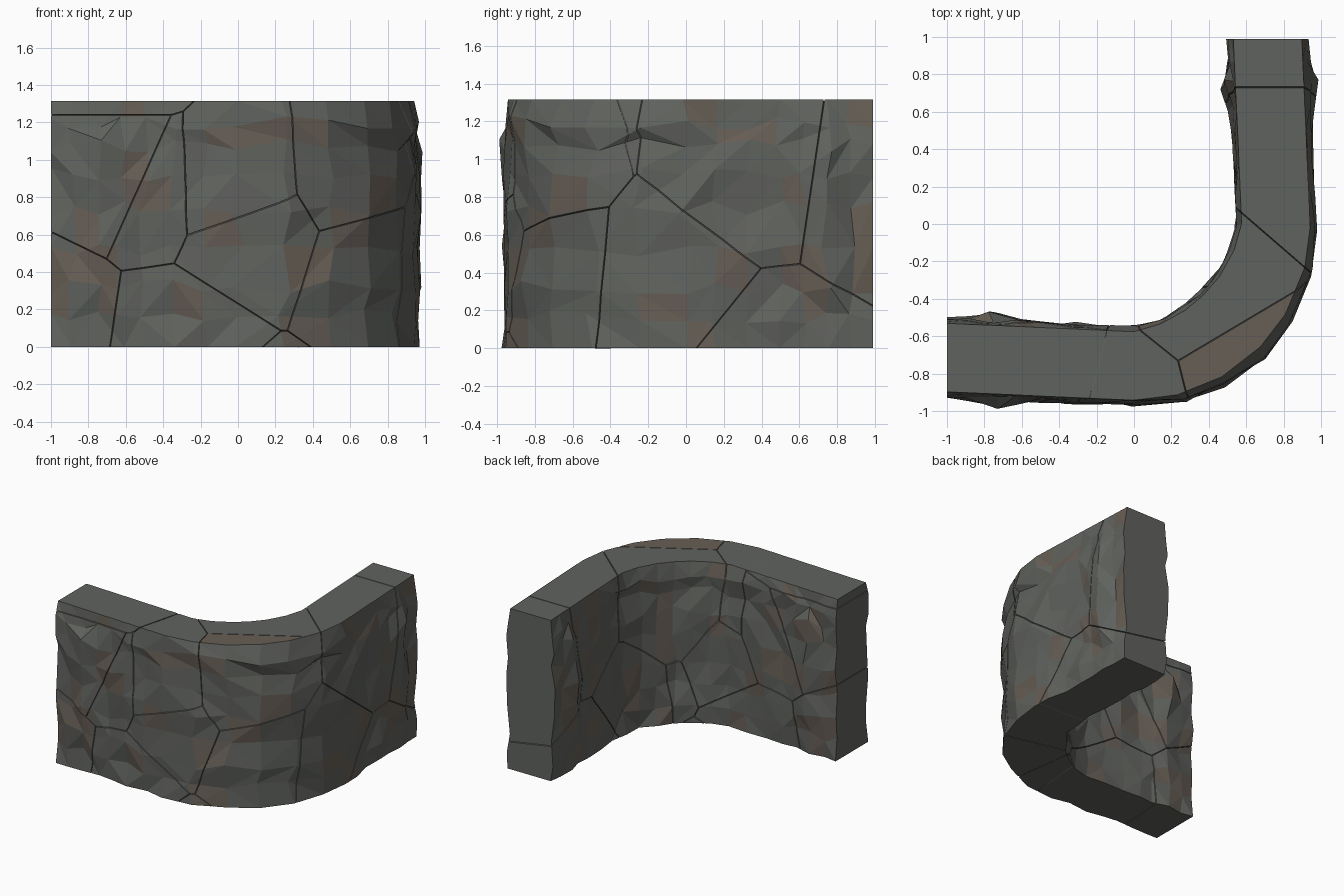
import bpy, bmesh, math, random
from mathutils import Vector

if "Cube" in bpy.data.objects:
    bpy.data.objects.remove(bpy.data.objects["Cube"])

random.seed(5)
H, R_IN, R_OUT, GAP = 1.315, 0.56, 0.958, 0.003


def material(name, rgb):
    m = bpy.data.materials.new(name)
    m.diffuse_color = (*rgb, 1)
    m.use_nodes = True
    m.node_tree.nodes["Principled BSDF"].inputs["Base Color"].default_value = m.diffuse_color
    return m


stone = material("grey_stone", (0.118, 0.124, 0.113))
brown = material("brown_stone", (0.135, 0.113, 0.093))


def path_point(s, r):
    """Point on a straight - quarter bend - straight path; s runs -1..2, bend is 0..1."""
    if s < 0:
        return Vector((s, -r, 0))
    if s > 1:
        return Vector((r, (s - 1) * 0.99, 0))
    a = -math.pi / 2 * (1 - s)
    return Vector((r * math.cos(a), r * math.sin(a), 0))


def tail(s):
    """Distance into a straight arm."""
    return max(0, -s, s - 1)


# Faceted wall shell: jittered grids on the two curved sides, flat top, foot and ends
shell = bmesh.new()
ARM = (.16, .34, .5, .62, .75, .88, 1)
COLS = [-t for t in ARM[::-1]] + [0, .17, .34, .5, .66, .83, 1] + [1 + t for t in ARM]
ROWS = [0, .16, .32, .52, .74, .92, 1.08, 1.2, H]
NC, NR = len(COLS), len(ROWS)
sides = {}
for outer in (0, 1):
    for i, s in enumerate(COLS):
        t = tail(s)
        bulge = math.exp(-((t - 0.75) / 0.12) ** 2)
        bend = math.sin(math.pi * s) if 0 < s < 1 else 0
        for j, z in enumerate(ROWS):
            end_col, end_row = s in (-1, 2), j in (0, NR - 1)
            push = random.choice((-.012, 0, .008, .016)) + random.uniform(-.006, .006)
            push += bulge * (.045 if .2 < z < 1.1 else .012)
            push += bend * (.028 if outer else .04)
            if 1 < z < 1.1 and t < .25:        # recess above the ledge
                push -= .02
            if j == NR - 1:                    # narrower top rim
                push = -.016 + (0 if outer else bend * .045)
            ss = s if end_col else s + random.uniform(-.03, .03) * (.4 if end_row else 1)
            r = R_OUT - .045 * t + push if outer else R_IN - .045 * t - push
            p = path_point(ss, r)
            p.z = z if end_row else z + random.uniform(-.04, .04)
            sides[outer, i, j] = shell.verts.new(p)


def face(vs, mat=0):
    shell.faces.new(vs).material_index = mat


for i in range(NC - 1):
    for j in range(NR - 1):
        for outer in (0, 1):
            a, b, c, d = (sides[outer, i, j], sides[outer, i + 1, j],
                          sides[outer, i + 1, j + 1], sides[outer, i, j + 1])
            mat = int(random.random() < 0.17)
            if random.random() < 0.5:
                a, b, c, d = b, c, d, a
            for tri in ((a, b, c), (a, c, d)):
                face(tri if outer else tri[::-1], mat)
    for j in (0, NR - 1):
        face((sides[0, i, j], sides[0, i + 1, j], sides[1, i + 1, j], sides[1, i, j]))
for i in (0, NC - 1):
    for j in range(NR - 1):
        face((sides[0, i, j], sides[1, i, j], sides[1, i, j + 1], sides[0, i, j + 1]))
bmesh.ops.recalc_face_normals(shell, faces=shell.faces)

# One seed per stone block
CORNER = Vector((.56, -.72, .92))
SEEDS = [CORNER] + [Vector(p) for p in (
    (-.42, -.69, .86), (.0, -.86, .88), (.09, -.78, .62), (-.62, -.70, .95),
    (-.62, -.70, 1.53), (-1.03, -.70, .11), (-.30, -.74, .0), (.1, -.78, -.45),
    (.68, -.70, .42), (.37, -.40, .95), (1.0, .33, .95), (1.0, 1.01, .85),
    (.82, -.12, .36), (.84, .45, -.1))]
data = bpy.data.meshes.new("curved_rock_wall")
result = bmesh.new()

# Cut the shell into blocks and sink a narrow V groove along every seam
for seed in SEEDS:
    bm = shell.copy()
    planes = []
    for other in SEEDS:
        if other is seed:
            continue
        n = (other - seed).normalized()
        co = (seed + other) / 2 - n * GAP
        planes.append((co, n))
        bmesh.ops.bisect_plane(bm, geom=bm.verts[:] + bm.edges[:] + bm.faces[:],
                               plane_co=co, plane_no=n, clear_outer=True)
    bm.normal_update()
    if seed is CORNER:
        for f in bm.faces:
            if f.normal.z > 0.95:
                f.material_index = 1
    rim = [e for e in bm.edges if e.is_boundary]
    target = {}
    for v in {v for e in rim for v in e.verts}:
        shift = -v.normal * 0.016
        for co, n in planes:
            if abs((v.co - co).dot(n)) < 1e-4:
                shift += n * (GAP - shift.dot(n))
        target[v] = v.co + shift
    ext = bmesh.ops.extrude_edge_only(bm, edges=rim)["geom"]
    for v in [g for g in ext if isinstance(g, bmesh.types.BMVert)]:
        for e in v.link_edges:
            w = e.other_vert(v)
            if w in target:
                v.co = target[w]
                break
    part = bpy.data.meshes.new("block")
    bm.to_mesh(part)
    result.from_mesh(part)
    bm.free()
    bpy.data.meshes.remove(part)

bmesh.ops.remove_doubles(result, verts=result.verts, dist=0.0005)
result.to_mesh(data)
data.materials.append(stone)
data.materials.append(brown)
wall = bpy.data.objects.new("curved_rock_wall", data)
bpy.context.collection.objects.link(wall)
shell.free()
result.free()
